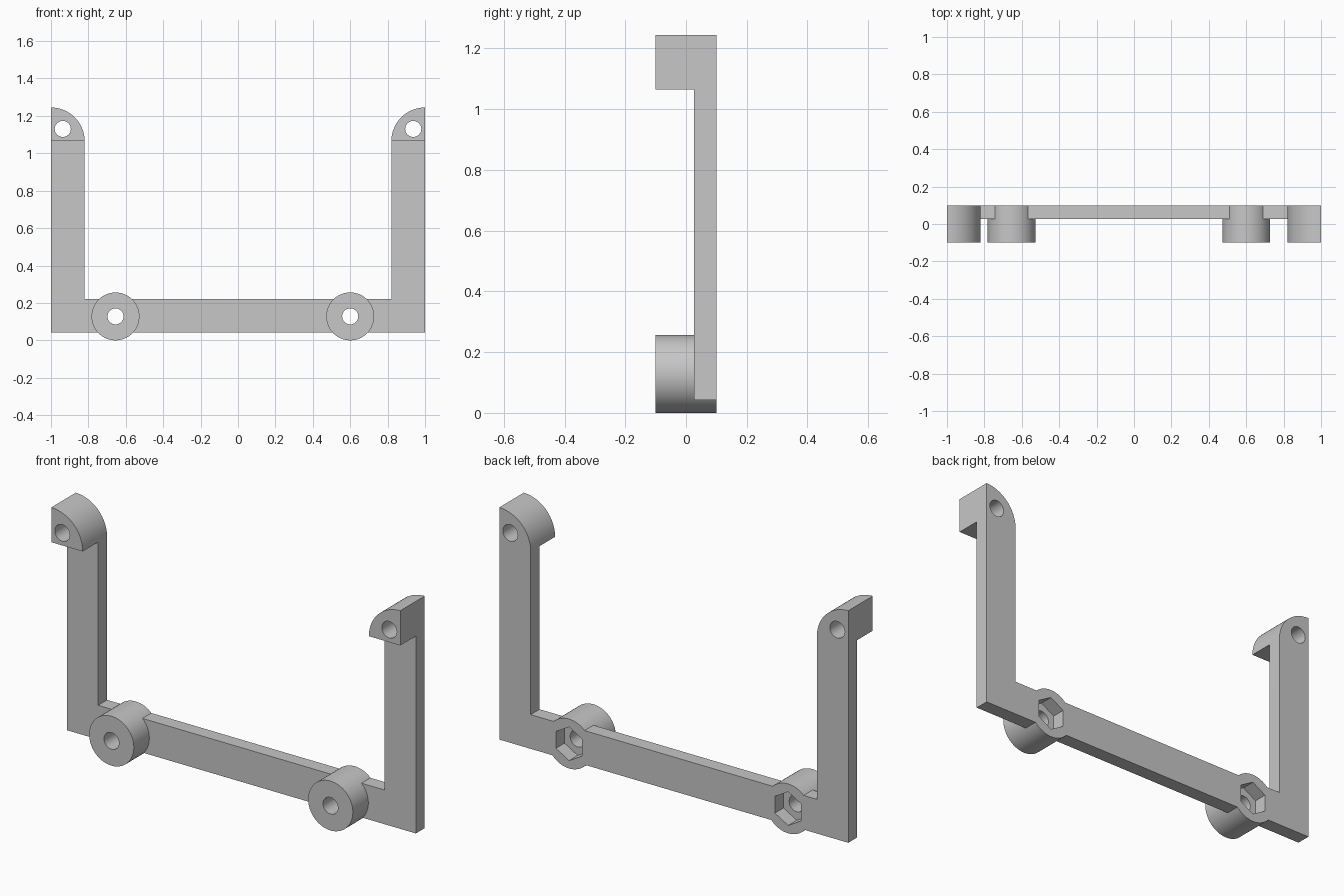
import bpy, bmesh, math

if "Cube" in bpy.data.objects:
    bpy.data.objects.remove(bpy.data.objects["Cube"])

grey = bpy.data.materials.new("light_grey")
grey.diffuse_color = (0.57, 0.57, 0.57, 1)
grey.use_nodes = True
grey.node_tree.nodes["Principled BSDF"].inputs["Base Color"].default_value = grey.diffuse_color

BACK, FRONT, BAR_FRONT = 0.10, -0.10, 0.027


def prism(name, pts, y0, y1):
    """Extrude an x-z outline from y0 to y1."""
    bm = bmesh.new()
    face = bm.faces.new([bm.verts.new((x, y0, z)) for x, z in pts])
    ext = bmesh.ops.extrude_face_region(bm, geom=[face])
    verts = [v for v in ext["geom"] if isinstance(v, bmesh.types.BMVert)]
    bmesh.ops.translate(bm, verts=verts, vec=(0, y1 - y0, 0))
    bmesh.ops.recalc_face_normals(bm, faces=bm.faces)
    me = bpy.data.meshes.new(name)
    bm.to_mesh(me)
    bm.free()
    me.materials.append(grey)
    ob = bpy.data.objects.new(name, me)
    bpy.context.collection.objects.link(ob)
    return ob


def ring(cx, cz, r, n, start=0.0):
    return [(cx + r * math.cos(start + 2 * math.pi * i / n),
             cz + r * math.sin(start + 2 * math.pi * i / n)) for i in range(n)]


def combine(target, other, op):
    """Boolean another part into the target, then discard it."""
    mod = target.modifiers.new("join", "BOOLEAN")
    mod.operation, mod.solver, mod.object = op, "EXACT", other
    bpy.context.view_layer.objects.active = target
    bpy.ops.object.modifier_apply(modifier=mod.name)
    bpy.data.objects.remove(other)


# U-shaped frame
bracket = prism("bracket", [(-1, 0.043), (1, 0.043), (1, 1.065), (0.82, 1.065),
                            (0.82, 0.22), (-0.82, 0.22), (-0.82, 1.065),
                            (-1, 1.065)], BAR_FRONT, BACK)

# Quarter-round pads on top of the arms
for s in (-1, 1):
    arc = [(s * (1 - 0.18 * math.cos(a)), 1.065 + 0.18 * math.sin(a))
           for a in (math.pi / 2 * i / 20 for i in range(21))]
    combine(bracket, prism("arm_pad", [(s, 1.065)] + arc, FRONT, BACK), "UNION")

# Round bosses on the lower bar
bosses = (-0.655, 0.60)
for x in bosses:
    combine(bracket, prism("boss", ring(x, 0.128, 0.128, 64), FRONT, BACK), "UNION")

# Screw holes, and hexagonal nut pockets behind the bosses
for x, z in [(b, 0.128) for b in bosses] + [(-0.937, 1.13), (0.937, 1.13)]:
    combine(bracket, prism("hole", ring(x, z, 0.043, 32), -0.2, 0.2), "DIFFERENCE")
for x in bosses:
    combine(bracket, prism("nut_pocket", ring(x, 0.128, 0.087, 6, math.pi / 6),
                           0.03, 0.2), "DIFFERENCE")

# Smooth round walls, sharp edges
bpy.ops.object.select_all(action="DESELECT")
bracket.select_set(True)
bpy.context.view_layer.objects.active = bracket
bpy.ops.object.shade_smooth_by_angle(angle=math.radians(30))
